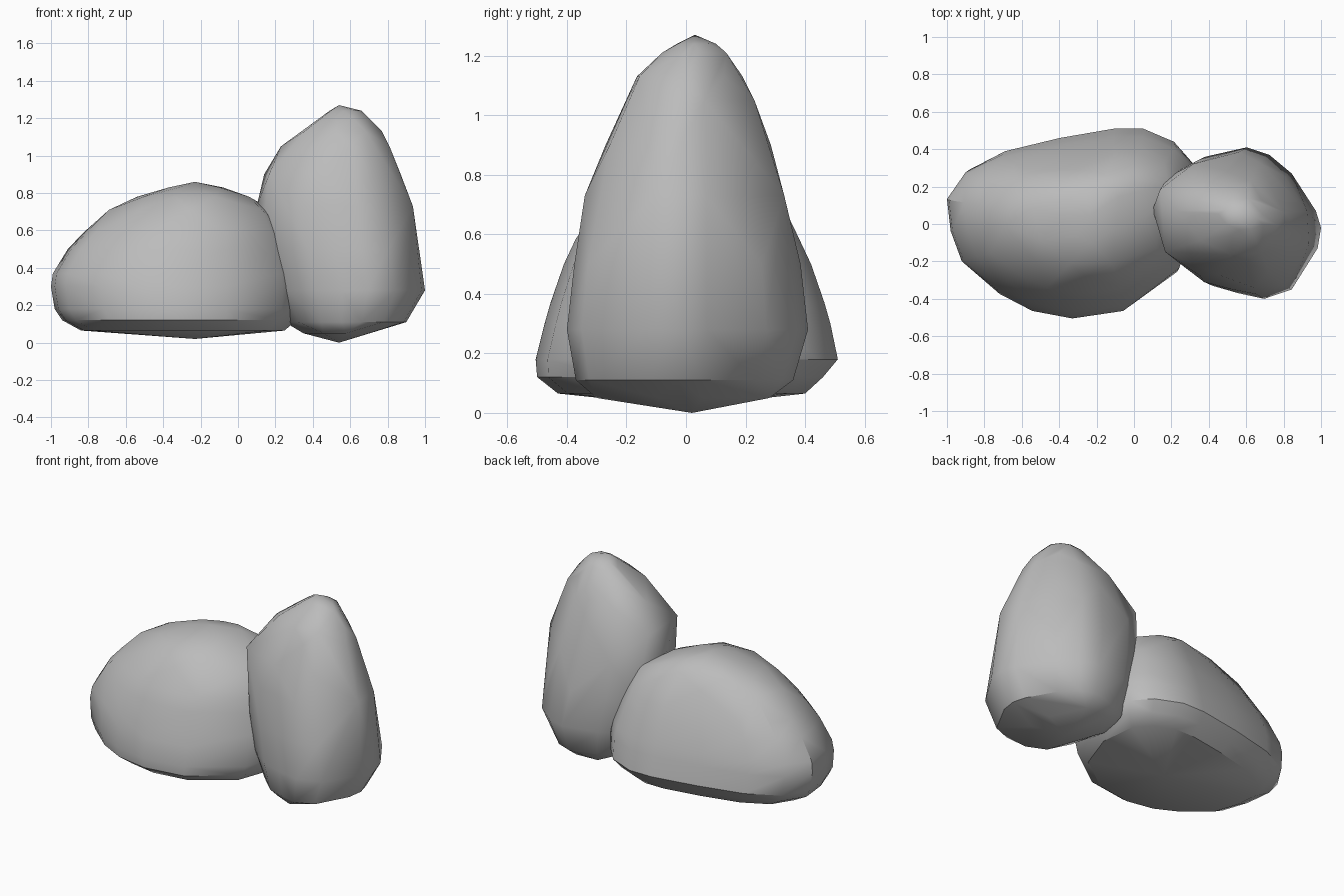
import bpy
import bmesh
import math

cube = bpy.data.objects.get("Cube")
if cube:
    bpy.data.objects.remove(cube, do_unlink=True)

# Single stone colour
stone = bpy.data.materials.new("stone_grey")
stone.use_nodes = True
GREY = (0.5, 0.5, 0.5, 1)
stone.diffuse_color = GREY
bsdf = stone.node_tree.nodes["Principled BSDF"]
bsdf.inputs["Base Color"].default_value = GREY
bsdf.inputs["Roughness"].default_value = 0.9


def make_rock(name, outline, layers, tips):
    """Fit the plan outline into layers (z, x0, x1, y0, y1) and wrap a hull.
    Narrow layers take every other point in turn, which gives chipped facets."""
    bm = bmesh.new()
    for k, (z, x0, x1, y0, y1) in enumerate(layers):
        points = outline if y1 - y0 > 0.7 else outline[k % 2::2]
        xs, ys = zip(*points)
        for x, y in points:
            u = (x - min(xs)) / (max(xs) - min(xs))
            v = (y - min(ys)) / (max(ys) - min(ys))
            bm.verts.new((x0 + u * (x1 - x0), y0 + v * (y1 - y0), z))
    for tip in tips:
        bm.verts.new(tip)
    bmesh.ops.convex_hull(bm, input=bm.verts)
    loose = [v for v in bm.verts if not v.link_faces]
    bmesh.ops.delete(bm, geom=loose, context='VERTS')
    bmesh.ops.recalc_face_normals(bm, faces=bm.faces)
    mesh = bpy.data.meshes.new(name)
    bm.to_mesh(mesh)
    bm.free()
    mesh.materials.append(stone)
    rock = bpy.data.objects.new(name, mesh)
    bpy.context.collection.objects.link(rock)
    bpy.ops.object.select_all(action='DESELECT')
    rock.select_set(True)
    bpy.context.view_layer.objects.active = rock
    bpy.ops.object.shade_smooth_by_angle(angle=math.radians(36))


# Broad low rock
make_rock(
    "low_rock",
    [(-1, .14), (-.9, .29), (-.7, .39), (-.4, .46), (-.1, .51), (.06, .51),
     (.23, .44), (.33, .33), (.36, .05), (.25, -.25), (-.05, -.46),
     (-.33, -.5), (-.55, -.46), (-.73, -.37), (-.92, -.21), (-.98, -.04)],
    [(.065, -.84, .25, -.43, .4), (.12, -.94, .31, -.5, .46),
     (.18, -.98, .34, -.505, .51), (.3, -1, .35, -.475, .485),
     (.37, -.99, .34, -.455, .465), (.5, -.91, .3, -.41, .42),
     (.585, -.83, .27, -.37, .38), (.71, -.69, .18, -.28, .32),
     (.78, -.54, .06, -.21, .27), (.83, -.37, -.08, -.1, .2)],
    [(-.23, 0, .02), (-.23, .05, .86)])

# Tall upright rock
make_rock(
    "tall_rock",
    [(.1, .08), (.17, .27), (.33, .36), (.57, .41), (.7, .37), (.83, .27),
     (.97, .07), (1, -.02), (.98, -.13), (.83, -.35), (.67, -.4),
     (.52, -.37), (.37, -.33), (.2, -.2)],
    [(.05, .35, .7, -.3, .28), (.11, .25, .9, -.37, .36),
     (.28, .17, 1, -.4, .41), (.5, .12, .965, -.375, .385),
     (.73, .1, .935, -.34, .33), (.9, .14, .87, -.27, .285),
     (1.05, .23, .81, -.2, .23), (1.13, .34, .77, -.165, .19),
     (1.21, .45, .69, -.08, .135), (1.24, .49, .66, -.03, .1)],
    [(.54, .02, 0), (.54, .03, 1.27)])
